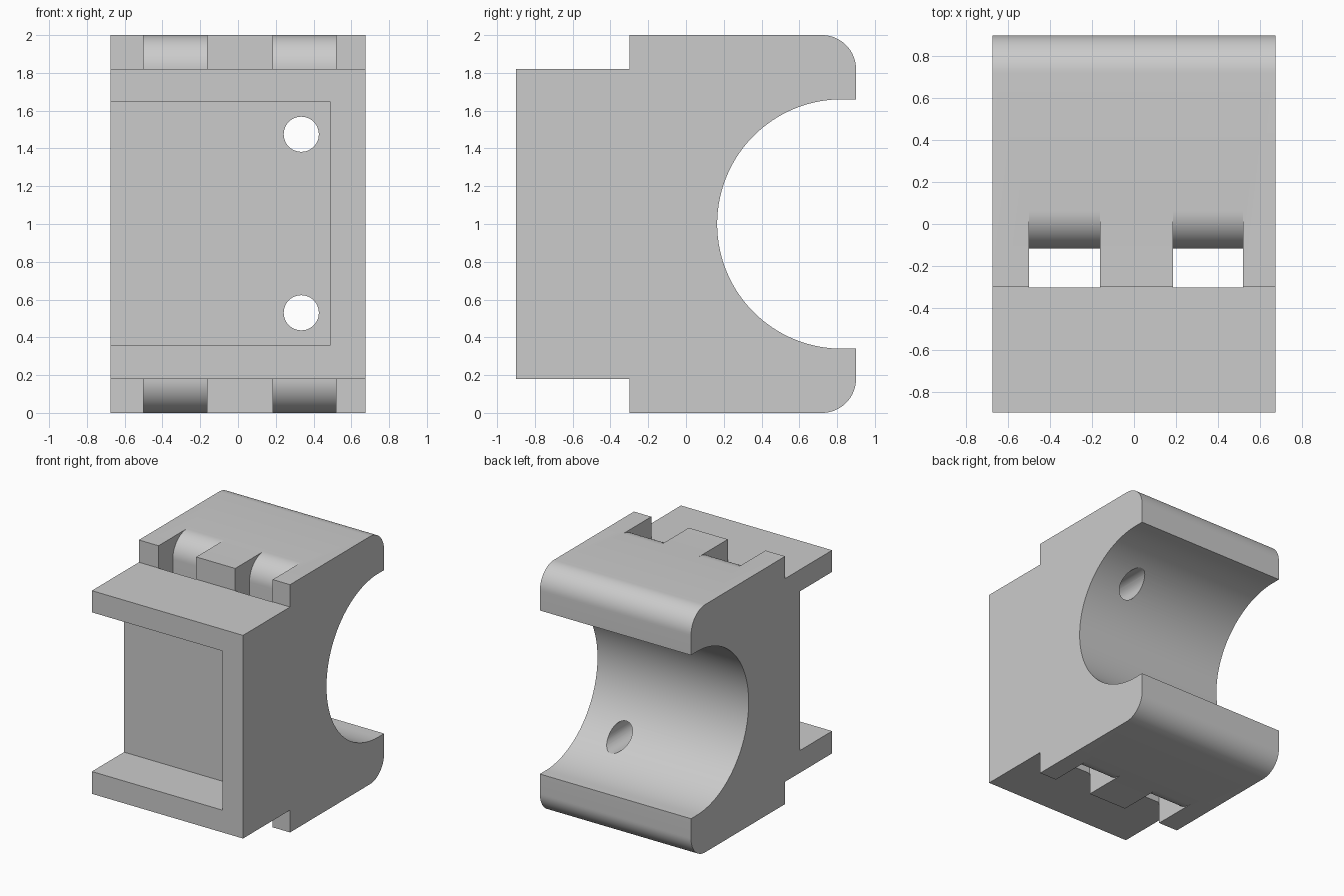
import bpy, bmesh, math

if "Cube" in bpy.data.objects:
    bpy.data.objects.remove(bpy.data.objects["Cube"], do_unlink=True)

HALF_W = 0.675   # half width of the block along x
FILLET = 0.18

grey = bpy.data.materials.new("plain_grey")
grey.use_nodes = True
grey.diffuse_color = (0.6, 0.6, 0.6, 1)
grey.node_tree.nodes["Principled BSDF"].inputs["Base Color"].default_value = (0.6, 0.6, 0.6, 1)


def arc(cy, cz, r, start, end, steps):
    """Points (y, z) along a circular arc, angles in degrees."""
    angles = [math.radians(start + (end - start) * i / steps) for i in range(steps + 1)]
    return [(cy + r * math.cos(a), cz + r * math.sin(a)) for a in angles]


def extrude_profile(name, points, x0, x1):
    """Solid made by sweeping a (y, z) outline from x0 to x1."""
    bm = bmesh.new()
    face = bm.faces.new([bm.verts.new((x0, y, z)) for y, z in points])
    swept = bmesh.ops.extrude_face_region(bm, geom=[face])["geom"]
    verts = [g for g in swept if isinstance(g, bmesh.types.BMVert)]
    bmesh.ops.translate(bm, verts=verts, vec=(x1 - x0, 0, 0))
    bmesh.ops.recalc_face_normals(bm, faces=bm.faces)
    mesh = bpy.data.meshes.new(name)
    bm.to_mesh(mesh)
    bm.free()
    mesh.materials.append(grey)
    obj = bpy.data.objects.new(name, mesh)
    bpy.context.collection.objects.link(obj)
    return obj


def mirrored(points):
    """Close an upper half outline with its reflection about mid height."""
    return points + [(y, 2 - z) for y, z in reversed(points)]


# Block: front flange step, rounded back corners, half-round cradle
upper = [(-0.9, 1.82), (-0.3, 1.82), (-0.3, 2.0)]
upper += arc(0.9 - FILLET, 2 - FILLET, FILLET, 90, 0, 16)
upper += [(0.9, 1.66)]
cradle = arc(0.825, 1.0, 0.66, 90, 270, 80)
lower = [(y, 2 - z) for y, z in reversed(upper)]
block = extrude_profile("mounting_block", upper + cradle + lower, -HALF_W, HALF_W)

cutters = []

# Front pocket, open on one side
pocket = [(-1.1, 0.36), (-0.49, 0.36), (-0.49, 1.645), (-1.1, 1.645)]
cutters.append(extrude_profile("pocket_cutter", pocket, -1.0, 0.49))

# Strap slots with rounded mouths, running from top to bottom
slot = mirrored([(-0.302, 2.2), (0.062, 2.2)] + arc(0.062, 2 - FILLET, FILLET, 90, 180, 16))
# Order the outline: front edge, top, rounded mouth, then the mirrored lower half
for x0, x1 in ((-0.5, -0.163), (0.185, 0.52)):
    cutters.append(extrude_profile("strap_slot_cutter", slot, x0, x1))

# Screw holes from the pocket into the cradle
for z in (0.53, 1.475):
    bpy.ops.mesh.primitive_cylinder_add(vertices=48, radius=0.093, depth=1.5,
                                        location=(0.335, 0, z), rotation=(math.pi / 2, 0, 0))
    hole = bpy.context.object
    hole.name = "screw_hole_cutter"
    hole.data.materials.append(grey)
    cutters.append(hole)

# Cut everything out of the block
bpy.ops.object.select_all(action="DESELECT")
bpy.context.view_layer.objects.active = block
block.select_set(True)
for cutter in cutters:
    cutter.hide_render = True
    mod = block.modifiers.new("cut", "BOOLEAN")
    mod.operation = "DIFFERENCE"
    mod.solver = "EXACT"
    mod.object = cutter
    bpy.ops.object.modifier_apply(modifier=mod.name)
for cutter in cutters:
    bpy.data.objects.remove(cutter, do_unlink=True)

bpy.ops.object.shade_smooth_by_angle(angle=math.radians(30))
